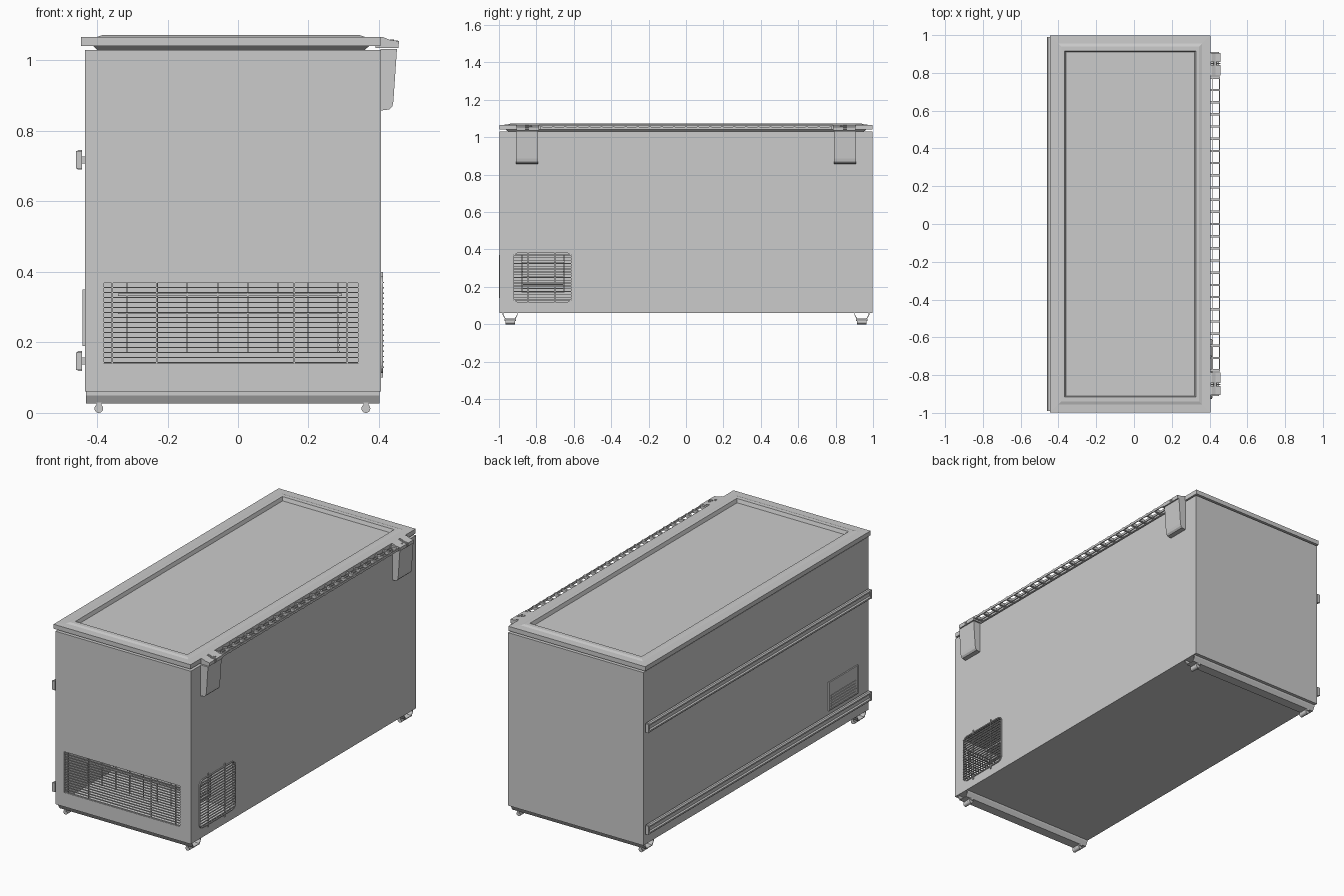
import bpy, bmesh, math
from mathutils import Vector

if "Cube" in bpy.data.objects:
    bpy.data.objects.remove(bpy.data.objects["Cube"])


def finish(name, bm):
    bmesh.ops.recalc_face_normals(bm, faces=bm.faces)
    me = bpy.data.meshes.new(name)
    bm.to_mesh(me)
    bm.free()
    ob = bpy.data.objects.new(name, me)
    bpy.context.collection.objects.link(ob)
    return ob


def add_box(bm, x0, x1, y0, y1, z0, z1):
    vs = bmesh.ops.create_cube(bm, size=1)["verts"]
    for v in vs:
        v.co = Vector(((x0 + x1) / 2 + v.co.x * (x1 - x0),
                       (y0 + y1) / 2 + v.co.y * (y1 - y0),
                       (z0 + z1) / 2 + v.co.z * (z1 - z0)))


def boxes(name, items):
    bm = bmesh.new()
    for it in items:
        add_box(bm, *it)
    return finish(name, bm)


def prism(name, pts, axis, a, b):
    """Extrude a 2D outline along axis ('x': pts are y,z; 'y': pts are x,z)."""
    bm = bmesh.new()

    def place(p, t):
        return (t, p[0], p[1]) if axis == 'x' else (p[0], t, p[1])
    lo = [bm.verts.new(place(p, a)) for p in pts]
    hi = [bm.verts.new(place(p, b)) for p in pts]
    n = len(pts)
    bm.faces.new(lo)
    bm.faces.new(hi[::-1])
    for i in range(n):
        bm.faces.new((lo[i], lo[(i + 1) % n], hi[(i + 1) % n], hi[i]))
    return finish(name, bm)


def rect_loft(name, rings):
    """Stack of rectangles (x0, x1, half_y, z), capped at both ends."""
    bm = bmesh.new()
    loops = [[bm.verts.new(c) for c in ((x0, -h, z), (x1, -h, z), (x1, h, z), (x0, h, z))]
             for x0, x1, h, z in rings]
    bm.faces.new(loops[0])
    bm.faces.new(loops[-1])
    for a, b in zip(loops, loops[1:]):
        for i in range(4):
            j = (i + 1) % 4
            bm.faces.new((a[i], a[j], b[j], b[i]))
    return finish(name, bm)


def round_rect(y0, y1, z0, z1, r, steps=5):
    pts = []
    corners = ((y1 - r, z1 - r, 0), (y0 + r, z1 - r, 90), (y0 + r, z0 + r, 180), (y1 - r, z0 + r, 270))
    for cy, cz, start in corners:
        for k in range(steps + 1):
            a = math.radians(start + 90 * k / steps)
            pts.append((cy + r * math.cos(a), cz + r * math.sin(a)))
    return pts


def cylinder(name, loc, r, depth, axis):
    rot = (math.pi / 2, 0, 0) if axis == 'y' else (0, 0, 0)
    bpy.ops.mesh.primitive_cylinder_add(vertices=20, radius=r, depth=depth, location=loc, rotation=rot)
    ob = bpy.context.object
    ob.name = name
    bpy.ops.object.shade_smooth_by_angle()
    return ob


# Cabinet with machine compartment and its two openings
cabinet = boxes("cabinet", [(-0.434, 0.406, -0.998, 0.998, 0.06, 1.03)])
cutters = [
    boxes("compartment_cutter", [(-0.41, 0.39, -0.985, -0.55, 0.075, 0.42)]),
    boxes("end_opening_cutter", [(-0.38, 0.34, -1.1, -0.9, 0.14, 0.37)]),
    prism("side_opening_cutter", round_rect(-0.925, -0.61, 0.115, 0.385, 0.03), 'x', 0.3, 0.5),
]
bpy.context.view_layer.objects.active = cabinet
for c in cutters:
    m = cabinet.modifiers.new("cut", 'BOOLEAN')
    m.operation = 'DIFFERENCE'
    m.solver = 'EXACT'
    m.object = c
    bpy.ops.object.modifier_apply(modifier=m.name)
    bpy.data.objects.remove(c)

# Lid: gasket, rim, raised ridge and recessed panel
rect_loft("lid", [
    (-0.40, 0.36, 0.95, 1.03), (-0.41, 0.372, 0.965, 1.041),
    (-0.446, 0.404, 0.998, 1.041), (-0.446, 0.404, 0.998, 1.066),
    (-0.40, 0.36, 0.955, 1.067), (-0.385, 0.345, 0.94, 1.072),
    (-0.367, 0.327, 0.917, 1.072), (-0.36, 0.32, 0.91, 1.052)])

# End grille louvres with upright wires
louvres = [(-0.38, 0.34, -0.997, -0.99, 0.141 + i * 0.0142, 0.1445 + i * 0.0142) for i in range(17)]
uprights = [(x - 0.002, x + 0.002, -0.999, -0.992, 0.14, 0.37) for x in (-0.357, -0.23, 0.16, 0.31)]
boxes("end_grille", louvres + uprights)

# Side wire guard with rounded frame
outer = round_rect(-0.927, -0.608, 0.113, 0.387, 0.032)
inner = round_rect(-0.921, -0.614, 0.119, 0.381, 0.026)
bm = bmesh.new()
rings = [[bm.verts.new((x, y, z)) for y, z in pts]
         for pts, x in ((outer, 0.405), (outer, 0.412), (inner, 0.412), (inner, 0.405))]
n = len(outer)
for k in range(4):
    a, b = rings[k], rings[(k + 1) % 4]
    for i in range(n):
        j = (i + 1) % n
        bm.faces.new((a[i], a[j], b[j], b[i]))
finish("side_guard_frame", bm)
wires = []
for i in range(17):
    z = 0.13 + i * 0.015
    wires.append((0.41, 0.415, -0.922, -0.613, z - 0.002, z + 0.002))
for y in (-0.845, -0.70):
    wires.append((0.406, 0.411, y - 0.003, y + 0.003, 0.10, 0.40))
boxes("side_guard_wires", wires)

# Condenser rack inside the compartment
rack = [(-0.34, 0.295, -0.88, -0.65, 0.331, 0.339),
        (-0.34, 0.295, -0.88, -0.872, 0.28, 0.285), (-0.34, 0.295, -0.658, -0.65, 0.28, 0.285)]
for i in range(8):
    x = -0.315 + i * 0.0857
    for y in (-0.88, -0.655):
        rack.append((x - 0.002, x + 0.002, y, y + 0.005, 0.17, 0.37))
for z in (0.17, 0.19, 0.21, 0.25):
    rack.append((0.281, 0.289, -0.88, -0.65, z, z + 0.005))
boxes("condenser_rack", rack)

# Bumper rails along the service face, on small standoffs
for label, zc in (("upper", 0.718), ("lower", 0.147)):
    prof = [(-0.443, zc - 0.028), (-0.454, zc - 0.028), (-0.460, zc - 0.022), (-0.460, zc - 0.014),
            (-0.453, zc - 0.009), (-0.453, zc + 0.009), (-0.460, zc + 0.014), (-0.460, zc + 0.022),
            (-0.454, zc + 0.028), (-0.443, zc + 0.028)]
    prism(label + "_bumper_rail", prof, 'y', -0.985, 0.985)
    boxes(label + "_bumper_ends", [(-0.460, -0.443, s * 0.985 - 0.005, s * 0.985 + 0.005, zc - 0.025, zc + 0.025)
                                   for s in (-1, 1)])
    boxes(label + "_bumper_standoffs", [(-0.444, -0.433, y - 0.01, y + 0.01, zc - 0.01, zc + 0.01)
                                        for y in (-0.9, -0.3, 0.3, 0.9)])

# Control panel with vent slats
panel = [(-0.438, -0.433, -0.90, -0.64, 0.19, 0.35)]
for y in (-0.90, -0.646):
    panel.append((-0.441, -0.437, y, y + 0.006, 0.19, 0.35))
for z in (0.19, 0.344):
    panel.append((-0.441, -0.437, -0.90, -0.64, z, z + 0.006))
for i in range(5):
    panel.append((-0.441, -0.437, -0.88, -0.66, 0.205 + i * 0.015, 0.212 + i * 0.015))
boxes("control_panel", panel)

# Lid hinges at both ends of the hinge side
for label, s in (("near", -1), ("far", 1)):
    y0, y1 = sorted((s * 0.79, s * 0.91))
    prism(label + "_hinge_housing", [(0.405, 0.858), (0.430, 0.861), (0.438, 0.870), (0.441, 0.885),
                                     (0.451, 1.032), (0.405, 1.032)], 'y', y0, y1)
    for i, (a, b) in enumerate(((0.785, 0.842), (0.847, 0.852), (0.857, 0.905))):
        prism(f"{label}_hinge_knuckle_{i}", [(0.39, 1.035), (0.455, 1.035), (0.457, 1.055), (0.432, 1.058),
                                             (0.412, 1.066), (0.39, 1.066)], 'y', s * a, s * b)
    cylinder(label + "_hinge_pin", (0.428, s * 0.847, 1.046), 0.008, 0.11, 'y')
    cylinder(label + "_hinge_screw", (0.437, s * 0.83, 1.057), 0.006, 0.006, 'z')

# Spacer grate between the hinges
grate = [(0.415, 0.419, -0.78, 0.78, 1.042, 1.054), (0.449, 0.454, -0.78, 0.78, 1.042, 1.054)]
for i in range(25):
    y = -0.774 + i * 0.0645
    grate.append((0.402, 0.454, y - 0.006, y + 0.006, 1.040, 1.057))
boxes("hinge_side_grate", grate)

# Base channels and rollers
for label, s in (("near", -1), ("far", 1)):
    chan = [(0.98, 0.06), (0.98, 0.05), (0.967, 0.027), (0.913, 0.027), (0.90, 0.05), (0.90, 0.06),
            (0.904, 0.06), (0.904, 0.051), (0.915, 0.031), (0.965, 0.031), (0.976, 0.051), (0.976, 0.06)]
    prism(label + "_base_channel", [(s * y, z) for y, z in chan], 'x', -0.431, 0.401)
    for side, x in (("left", -0.395), ("right", 0.363)):
        cylinder(f"{label}_{side}_roller", (x, s * 0.94, 0.0125), 0.0125, 0.052, 'y')
        boxes(f"{label}_{side}_roller_bracket", [(x - 0.007, x + 0.007, s * 0.94 - 0.03, s * 0.94 + 0.03,
                                                  0.017, 0.029)])
